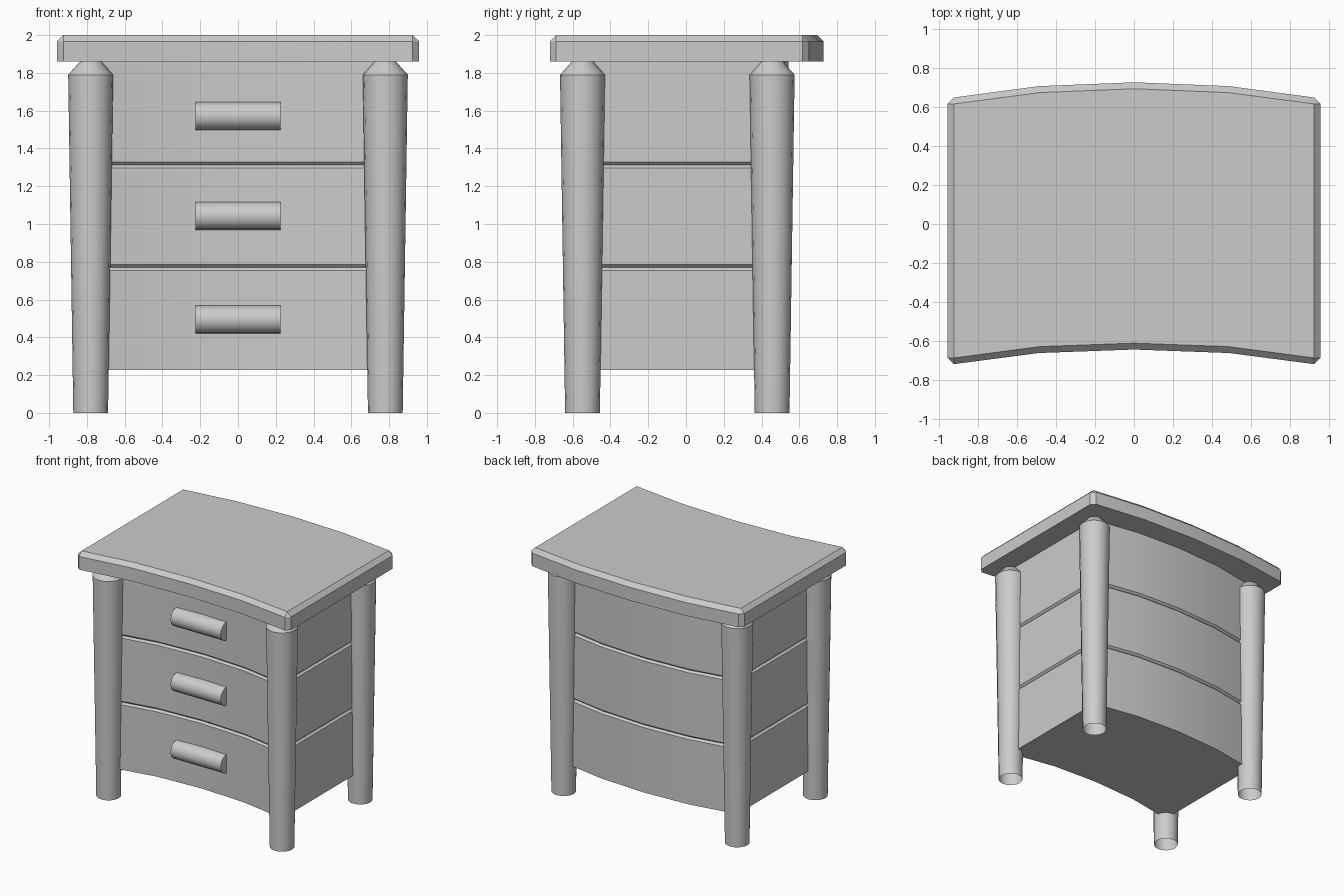
import bpy
from math import pi, sin, cos, radians

if "Cube" in bpy.data.objects:
    bpy.data.objects.remove(bpy.data.objects["Cube"])


def make_mesh(name, verts, faces, angle=30):
    me = bpy.data.meshes.new(name)
    me.from_pydata(verts, [], faces)
    me.update()
    ob = bpy.data.objects.new(name, me)
    bpy.context.collection.objects.link(ob)
    bpy.ops.object.select_all(action='DESELECT')
    ob.select_set(True)
    bpy.context.view_layer.objects.active = ob
    bpy.ops.object.mode_set(mode='EDIT')
    bpy.ops.mesh.select_all(action='SELECT')
    bpy.ops.mesh.remove_doubles(threshold=0.0001)
    bpy.ops.mesh.normals_make_consistent(inside=False)
    bpy.ops.object.mode_set(mode='OBJECT')
    bpy.ops.object.shade_smooth_by_angle(angle=radians(angle))
    return ob


def loft(name, rings, cap_bottom=True, cap_top=True):
    n = len(rings[0])
    verts = [v for r in rings for v in r]
    faces = []
    for k in range(len(rings) - 1):
        for i in range(n):
            j = (i + 1) % n
            faces.append((k*n + i, k*n + j, (k+1)*n + j, (k+1)*n + i))
    if cap_bottom:
        faces.append(tuple(reversed(range(n))))
    if cap_top:
        faces.append(tuple(range((len(rings) - 1)*n, len(rings)*n)))
    return make_mesh(name, verts, faces)


def mirrored(half):
    # half runs from the centre (x = 0) to the right end
    return [(-x, y) for x, y in reversed(half[1:])] + half


# table top: curved slab with chamfered corners and top rim
c = 0.033
outer = (mirrored([(0, -0.645), (0.49, -0.663), (0.925, -0.72), (0.958, -0.688)])
         + mirrored([(0, 0.728), (0.49, 0.708), (0.925, 0.65), (0.958, 0.617)])[::-1])
inner = (mirrored([(0, -0.645 + c), (0.485, -0.663 + c), (0.925, -0.688), (0.925, -0.688)])
         + mirrored([(0, 0.728 - c), (0.485, 0.708 - c), (0.925, 0.617), (0.925, 0.617)])[::-1])
loft("table_top", [[(x, y, 1.86) for x, y in outer],
                   [(x, y, 1.967) for x, y in outer],
                   [(x, y, 2.0) for x, y in inner]])


# drawer body with grooves between the drawers
def body_ring(z, d=0.0):
    front = mirrored([(0, -0.46 + d), (0.39, -0.48 + d), (0.78 - d, -0.548 + d)])
    back = mirrored([(0, 0.542 - d), (0.39, 0.522 - d), (0.78 - d, 0.455 - d)])[::-1]
    return [(x, y, z) for x, y in front + back]


rings = [body_ring(0.228)]
for gz in (0.77, 1.312):
    rings += [body_ring(gz - 0.015), body_ring(gz, 0.016), body_ring(gz + 0.015)]
rings.append(body_ring(1.865))
loft("drawer_body", rings)

# tapered round legs, open underneath
N = 16
for side, sx in (("left", -1), ("right", 1)):
    for place, cy in (("front", -0.548), ("back", 0.456)):
        prof = [(0.092, 0.0), (0.119, 1.79), (0.055, 1.862)]
        loft(f"{place}_{side}_leg",
             [[(sx*0.78 + r*cos(2*pi*i/N), cy + r*sin(2*pi*i/N), z) for i in range(N)]
              for r, z in prof], cap_bottom=False)

# half-round drawer handles
R = 0.074
for k, hz in enumerate((0.495, 1.043, 1.572)):
    sec = [(-0.47 - R*sin(pi*i/8), hz - R*cos(pi*i/8)) for i in range(9)]
    sec = [(-0.45, hz - R)] + sec + [(-0.45, hz + R)]
    loft(f"drawer_handle_{k + 1}", [[(x, y, z) for y, z in sec] for x in (-0.225, 0.225)])
